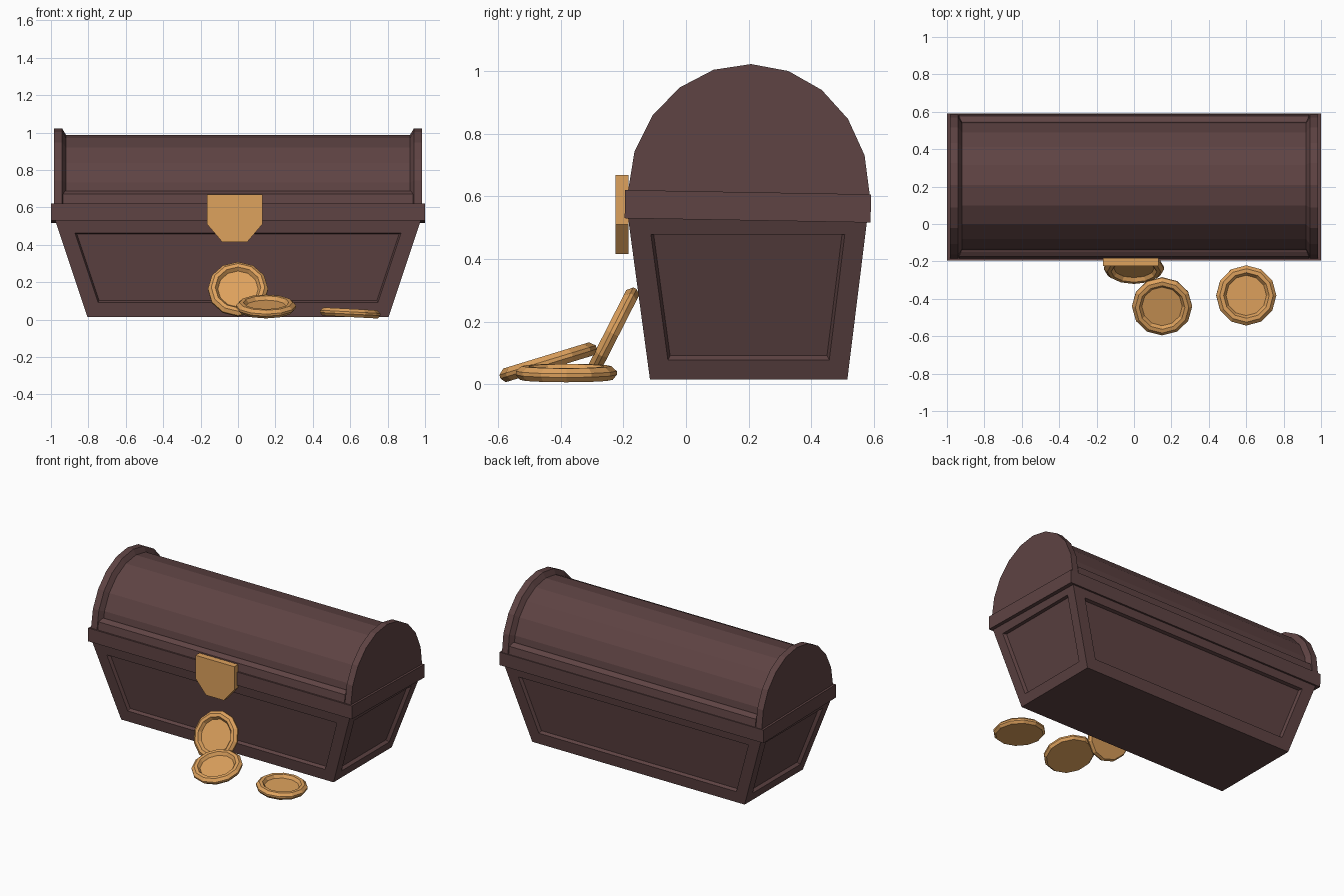
import bpy, bmesh, math
from mathutils import Vector, Matrix

if "Cube" in bpy.data.objects:
    bpy.data.objects.remove(bpy.data.objects["Cube"])


def material(name, rgb):
    m = bpy.data.materials.new(name)
    m.diffuse_color = (*rgb, 1)
    m.use_nodes = True
    m.node_tree.nodes["Principled BSDF"].inputs["Base Color"].default_value = m.diffuse_color
    return m


WOOD = material("dark_brown_wood", (0.112, 0.056, 0.056))
GOLD = material("gold", (0.73, 0.36, 0.11))


def finish(name, bm, mat):
    bmesh.ops.recalc_face_normals(bm, faces=bm.faces)
    me = bpy.data.meshes.new(name)
    bm.to_mesh(me)
    bm.free()
    me.materials.append(mat)
    ob = bpy.data.objects.new(name, me)
    bpy.context.collection.objects.link(ob)
    return ob


def loft(rings):
    """Closed solid skinned through rings of equal point count."""
    bm = bmesh.new()
    rows = [[bm.verts.new(p) for p in r] for r in rings]
    n = len(rows[0])
    for a, b in zip(rows, rows[1:]):
        for i in range(n):
            j = (i + 1) % n
            bm.faces.new((a[i], a[j], b[j], b[i]))
    bm.faces.new(rows[0])
    bm.faces.new(rows[-1])
    bmesh.ops.recalc_face_normals(bm, faces=bm.faces)
    return bm


def rect(x, y0, y1, z):
    return [(-x, y0, z), (x, y0, z), (x, y1, z), (-x, y1, z)]


# Tapered body with a sunken panel on each of the four sides
bm = loft([rect(0.805, -0.115, 0.515, 0.015), rect(0.98, -0.186, 0.58, 0.54)])
bm.normal_update()
for f in [f for f in bm.faces if abs(f.normal.z) < 0.8]:
    margin = 0.065 if abs(f.normal.x) > 0.5 else 0.078
    bmesh.ops.inset_individual(bm, faces=[f], thickness=margin, use_even_offset=True)
    bmesh.ops.inset_individual(bm, faces=[f], thickness=0.008, depth=-0.022,
                               use_even_offset=True)
finish("chest_body", bm, WOOD)


# Lid: faceted barrel with raised rims at both ends
def arch(x, ry, rz):
    return [(x, 0.2 - ry * math.cos(math.pi * i / 10),
             0.61 + rz * math.sin(math.pi * i / 10)) for i in range(11)]


FULL, CORE = (0.386, 0.412), (0.352, 0.378)
lid = [finish("lid_barrel", loft([arch(x, *r) for x, r in (
    (-0.985, FULL), (-0.94, FULL), (-0.92, CORE),
    (0.92, CORE), (0.94, FULL), (0.985, FULL))]), WOOD)]

# Lower rails of the lid and the wide band around its edge
lid.append(finish("lid_rail", loft([
    rect(0.935, -0.186, 0.586, 0.60), rect(0.935, -0.176, 0.576, 0.665),
    rect(0.925, -0.150, 0.550, 0.682)]), WOOD))
lid.append(finish("lid_band", loft([
    rect(1.0, -0.195, 0.59, 0.523), rect(1.0, -0.195, 0.59, 0.613)]), WOOD))

# The lid sits with a very slight tilt
pivot = Vector((0, 0.2, 0.57))
tilt = (Matrix.Translation(pivot) @ Matrix.Rotation(math.radians(-1.0), 4, 'X')
        @ Matrix.Translation(-pivot))
for ob in lid:
    ob.data.transform(tilt)

# Clasp plate
outline = [(-0.165, 0.668), (0.13, 0.668), (0.13, 0.51),
           (0.05, 0.416), (-0.085, 0.416), (-0.165, 0.51)]
finish("clasp_plate", loft([[(x, y, z) for x, z in outline]
                            for y in (-0.225, -0.183)]), GOLD)

# Coins: twelve-sided discs with a raised rim
PROFILE = [(0.148, -0.022), (0.161, -0.006), (0.161, 0.006),
           (0.143, 0.022), (0.122, 0.022), (0.108, 0.002)]
for i, (pos, rx, ry) in enumerate([((0.0, -0.236, 0.163), 63, 0),
                                   ((0.15, -0.44, 0.071), 17, 0),
                                   ((0.6, -0.382, 0.036), 0, 3)]):
    coin = loft([[(r * math.cos(math.tau * k / 12), r * math.sin(math.tau * k / 12), z)
                  for k in range(12)] for r, z in PROFILE])
    ob = finish(f"coin_{i + 1}", coin, GOLD)
    ob.location = pos
    ob.rotation_euler = (math.radians(rx), math.radians(ry), 0)
